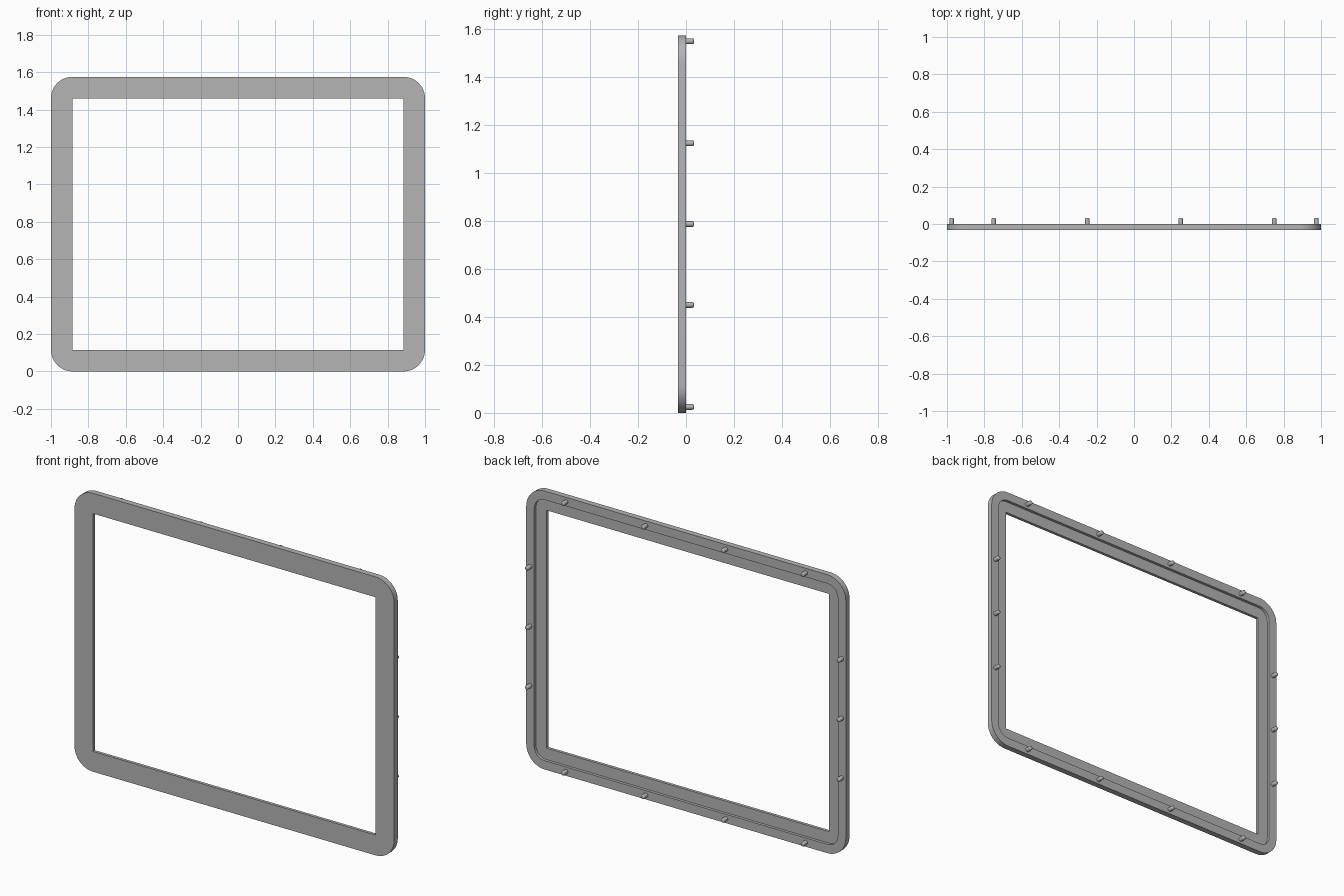
import bpy, bmesh, math
from mathutils import Matrix, Vector

cube = bpy.data.objects.get("Cube")
if cube:
    bpy.data.objects.remove(cube, do_unlink=True)

HALF_W, HEIGHT, BAR = 1.0, 1.575, 0.115
FRONT, BACK, RECESS = -0.033, 0.0, -0.016
RIM, PEG_R, PEG_L = 0.05, 0.012, 0.033
ARC_STEPS = 12

grey = bpy.data.materials.new("plain grey")
grey.use_nodes = True
color = (0.46, 0.46, 0.46, 1)
grey.diffuse_color = color
grey.node_tree.nodes["Principled BSDF"].inputs["Base Color"].default_value = color


def finish(bm, name):
    """Turn a bmesh into a smooth-shaded object with sharp edges kept."""
    bmesh.ops.recalc_face_normals(bm, faces=bm.faces)
    mesh = bpy.data.meshes.new(name)
    bm.to_mesh(mesh)
    bm.free()
    mesh.materials.append(grey)
    obj = bpy.data.objects.new(name, mesh)
    bpy.context.collection.objects.link(obj)
    bpy.ops.object.select_all(action="DESELECT")
    obj.select_set(True)
    bpy.context.view_layer.objects.active = obj
    bpy.ops.object.shade_smooth_by_angle(angle=math.radians(35))
    return obj


def ring(bm, inset, y):
    """Rounded rectangle inset from the outline; corners share one centre."""
    radius = BAR - inset
    cx, cz = HALF_W - BAR, HEIGHT / 2 - BAR
    verts = []
    for corner, (sx, sz) in enumerate([(1, 1), (-1, 1), (-1, -1), (1, -1)]):
        for i in range(ARC_STEPS + 1):
            a = math.pi / 2 * (corner + i / ARC_STEPS)
            verts.append(bm.verts.new((sx * cx + radius * math.cos(a), y,
                                       HEIGHT / 2 + sz * cz + radius * math.sin(a))))
    return verts


# Frame: a stepped cross-section swept round the rounded rectangle
bm = bmesh.new()
section = [(0, FRONT), (0, BACK), (RIM, BACK), (RIM, RECESS), (BAR, RECESS), (BAR, FRONT)]
rings = [ring(bm, inset, y) for inset, y in section]
for a, b in zip(rings, rings[1:] + rings[:1]):
    for i in range(len(a)):
        j = (i + 1) % len(a)
        bm.faces.new((a[i], a[j], b[j], b[i]))
bmesh.ops.remove_doubles(bm, verts=bm.verts, dist=0.0001)
finish(bm, "frame")


# Locating pegs on the rear rim
def peg(name, x, z):
    bm = bmesh.new()
    turn = Matrix.Translation((x, BACK + PEG_L / 2, z)) @ Matrix.Rotation(-math.pi / 2, 4, "X")
    bmesh.ops.create_cone(bm, cap_ends=True, segments=16, radius1=PEG_R,
                          radius2=PEG_R, depth=PEG_L, matrix=turn)
    tip = [e for e in bm.edges if all(v.co.y > BACK + PEG_L / 2 for v in e.verts)]
    bmesh.ops.bevel(bm, geom=tip, offset=PEG_R / 2, segments=3, profile=0.5, affect="EDGES")
    finish(bm, name)


for side, x in (("left", HALF_W - RIM / 2), ("right", RIM / 2 - HALF_W)):
    for i in (-1, 0, 1):
        peg(f"{side}_peg_{i + 2}", x, HEIGHT / 2 + i * 0.337)
for side, z in (("bottom", RIM / 2), ("top", HEIGHT - RIM / 2)):
    for i in range(4):
        peg(f"{side}_peg_{i + 1}", -0.75 + i * 0.5, z)
